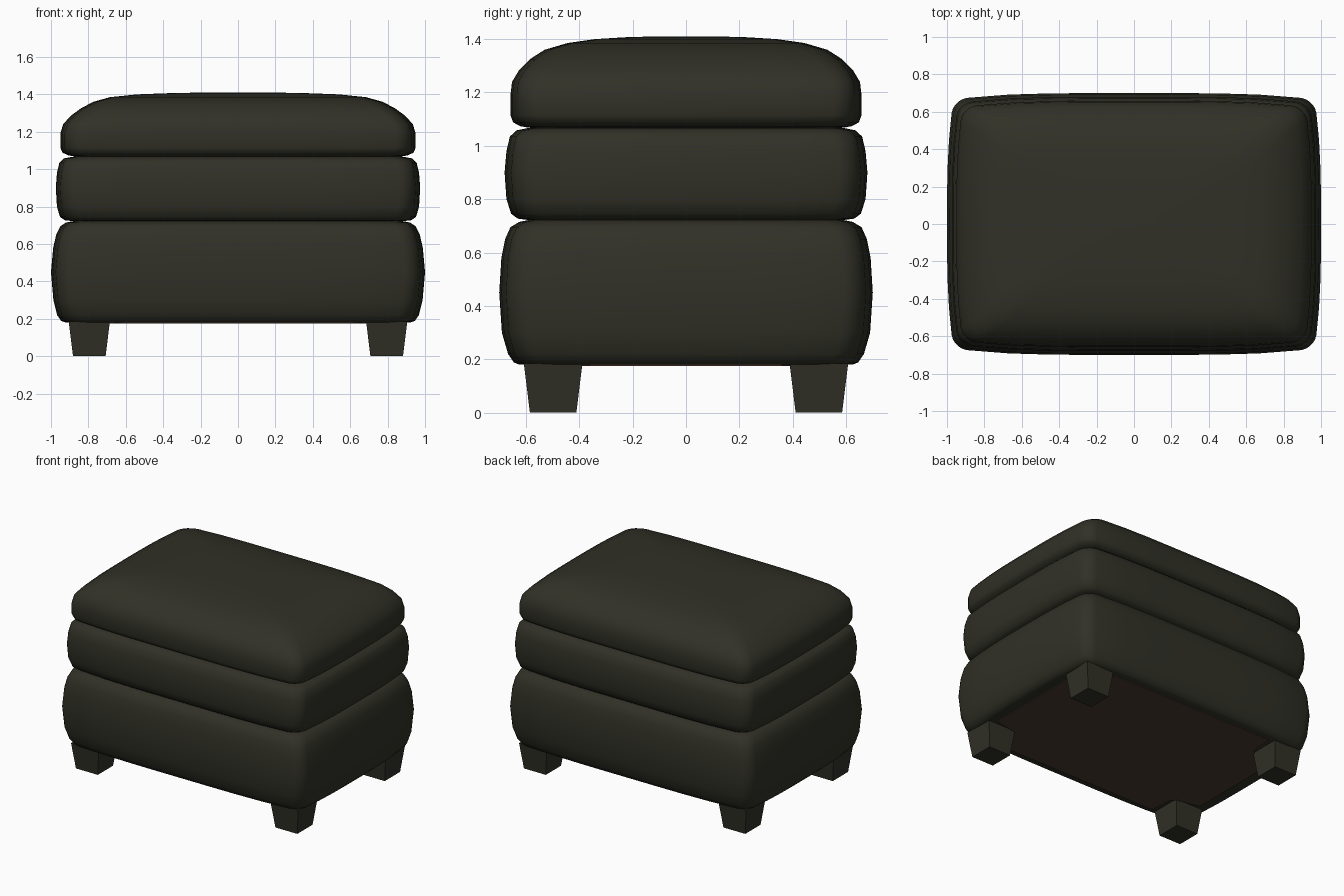
import bpy, bmesh, math

if "Cube" in bpy.data.objects:
    bpy.data.objects.remove(bpy.data.objects["Cube"])


def material(name, rgb):
    m = bpy.data.materials.new(name)
    m.diffuse_color = (*rgb, 1.0)
    m.use_nodes = True
    m.node_tree.nodes["Principled BSDF"].inputs["Base Color"].default_value = m.diffuse_color
    return m


LEATHER = material("dark olive leather", (0.030, 0.030, 0.020))
LINING = material("brown underside lining", (0.070, 0.043, 0.029))


def add_object(name, bm, mat, smooth=False):
    bmesh.ops.recalc_face_normals(bm, faces=bm.faces)
    mesh = bpy.data.meshes.new(name)
    bm.to_mesh(mesh)
    bm.free()
    mesh.materials.append(mat)
    ob = bpy.data.objects.new(name, mesh)
    bpy.context.collection.objects.link(ob)
    if smooth:
        bpy.ops.object.select_all(action='DESELECT')
        ob.select_set(True)
        bpy.context.view_layer.objects.active = ob
        bpy.ops.object.shade_smooth_by_angle(angle=math.radians(45))
    return ob


def cushion_ring(hx, hy, r=0.075, arc=5, side=8):
    """Rounded rectangle whose sides bow gently outwards."""
    r = min(r, hx * 0.5, hy * 0.5)
    pts = []
    corners = [(1, 1), (-1, 1), (-1, -1), (1, -1)]
    for k, (sx, sy) in enumerate(corners):
        for i in range(arc + 1):
            a = math.pi / 2 * (k + i / arc)
            pts.append((sx * (hx - r) + r * math.cos(a),
                        sy * (hy - r) + r * math.sin(a)))
        # straight run to the next corner
        nx, ny = corners[(k + 1) % 4]
        a = math.pi / 2 * (k + 1)
        x0, y0 = pts[-1]
        x1 = nx * (hx - r) + r * math.cos(a)
        y1 = ny * (hy - r) + r * math.sin(a)
        for i in range(1, side):
            t = i / side
            pts.append((x0 + (x1 - x0) * t, y0 + (y1 - y0) * t))
    return [(x * (1 - 0.035 * abs(y / hy) ** 3),
             y * (1 - 0.05 * abs(x / hx) ** 4)) for x, y in pts]


def loft(name, sections):
    """Closed cushion skinned through (z, half width, half depth) sections."""
    bm = bmesh.new()
    rings = [[bm.verts.new((x, y, z)) for x, y in cushion_ring(hx, hy)]
             for z, hx, hy in sections]
    n = len(rings[0])
    for a, b in zip(rings, rings[1:]):
        for i in range(n):
            j = (i + 1) % n
            bm.faces.new((a[i], a[j], b[j], b[i]))
    bm.faces.new(rings[0][::-1])
    bm.faces.new(rings[-1])
    return add_object(name, bm, LEATHER, smooth=True)


# Upholstered layers
loft("base", [
    (0.180, 0.920, 0.625), (0.188, 0.945, 0.645), (0.22, 0.967, 0.667),
    (0.30, 0.987, 0.690), (0.45, 1.0, 0.700), (0.58, 0.988, 0.692),
    (0.65, 0.972, 0.678), (0.695, 0.950, 0.658), (0.715, 0.920, 0.625),
    (0.722, 0.880, 0.590)])
loft("middle_cushion", [
    (0.722, 0.880, 0.590), (0.727, 0.925, 0.630), (0.745, 0.952, 0.655),
    (0.80, 0.968, 0.673), (0.90, 0.974, 0.680), (0.98, 0.968, 0.673),
    (1.035, 0.955, 0.660), (1.058, 0.930, 0.635), (1.067, 0.880, 0.590)])
loft("top_cushion", [
    (1.067, 0.860, 0.580), (1.073, 0.905, 0.620), (1.088, 0.938, 0.648),
    (1.115, 0.950, 0.658), (1.19, 0.950, 0.658), (1.24, 0.935, 0.652),
    (1.285, 0.895, 0.625), (1.325, 0.840, 0.585), (1.36, 0.775, 0.530),
    (1.385, 0.685, 0.445), (1.400, 0.540, 0.340), (1.408, 0.330, 0.210),
    (1.410, 0.130, 0.090)])

# Tapered square feet
for fx, side in ((1, "right"), (-1, "left")):
    for fy, end in ((1, "back"), (-1, "front")):
        bm = bmesh.new()
        bmesh.ops.create_cube(bm, size=1.0)
        for v in bm.verts:
            half = 0.11 if v.co.z > 0 else 0.087
            v.co = (fx * 0.795 + math.copysign(half, v.co.x),
                    fy * 0.498 + math.copysign(half, v.co.y),
                    0.185 if v.co.z > 0 else 0.0)
        add_object(f"{end}_{side}_foot", bm, LEATHER)

# Thin lining panel under the base, corners cut away around the feet
quarter = [(0.86, 0.36), (0.70, 0.39), (0.66, 0.43), (0.65, 0.59)]
outline = (quarter + [(-x, y) for x, y in quarter[::-1]]
           + [(-x, -y) for x, y in quarter]
           + [(x, -y) for x, y in quarter[::-1]])
bm = bmesh.new()
face = bm.faces.new([bm.verts.new((x, y, 0.174)) for x, y in outline])
ext = bmesh.ops.extrude_face_region(bm, geom=[face])
for v in ext["geom"]:
    if isinstance(v, bmesh.types.BMVert):
        v.co.z = 0.181
add_object("underside_lining", bm, LINING)
